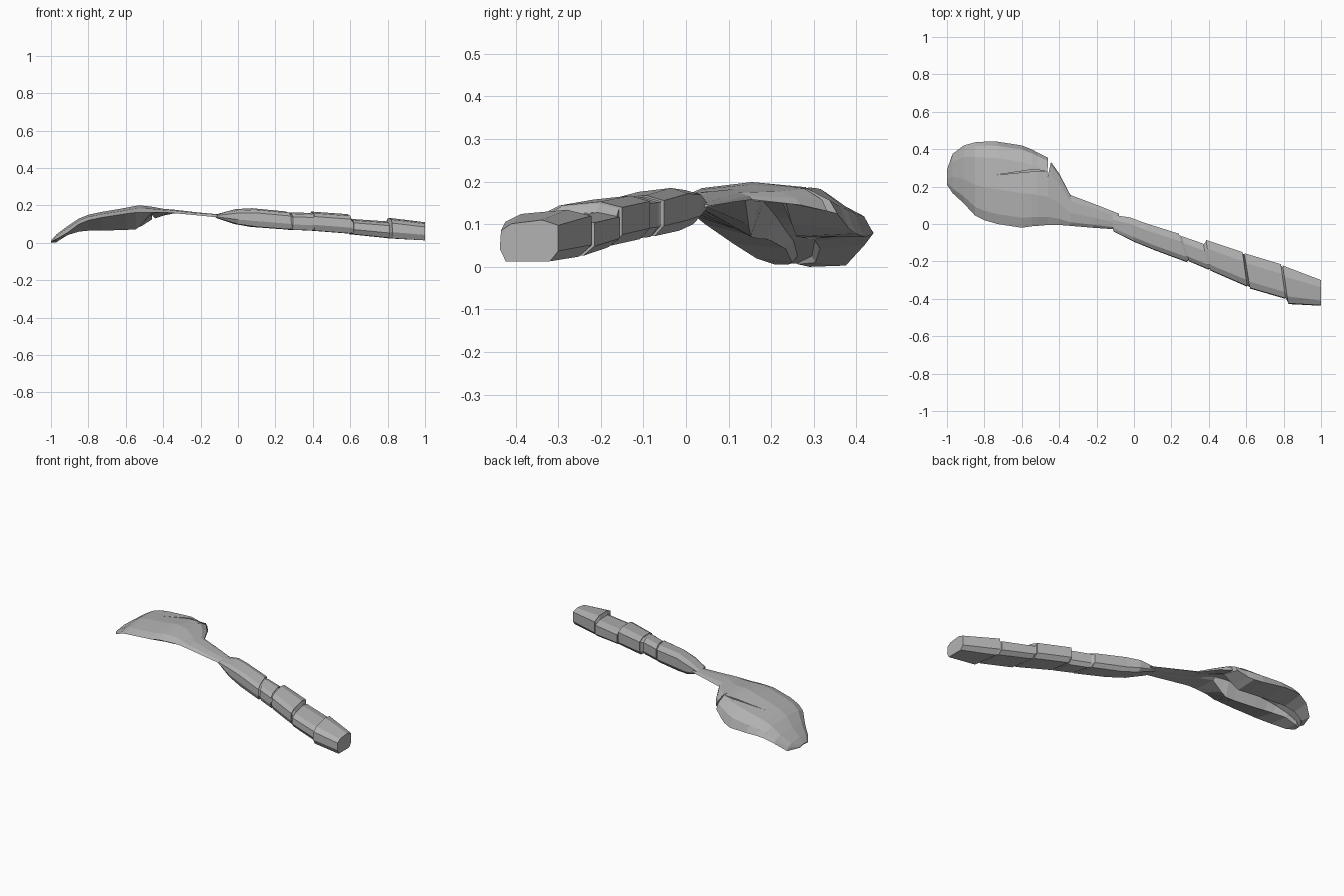
import bpy
import bmesh
from mathutils import Vector

cube = bpy.data.objects.get("Cube")
if cube:
    bpy.data.objects.remove(cube, do_unlink=True)

# One plain grey for every part
grey = bpy.data.materials.new("plain_grey")
grey.use_nodes = True
COLOUR = (0.45, 0.45, 0.45, 1)
grey.diffuse_color = COLOUR
grey.node_tree.nodes["Principled BSDF"].inputs["Base Color"].default_value = COLOUR


def loft(name, rings):
    """Skin a row of equal-sized rings and cap both ends."""
    bm = bmesh.new()
    rows = [[bm.verts.new(p) for p in ring] for ring in rings]
    count = len(rows[0])
    for a, b in zip(rows, rows[1:]):
        for i in range(count):
            j = (i + 1) % count
            bm.faces.new((a[i], a[j], b[j], b[i]))
    bm.faces.new(rows[0])
    bm.faces.new(rows[-1])
    bmesh.ops.recalc_face_normals(bm, faces=bm.faces)
    mesh = bpy.data.meshes.new(name)
    bm.to_mesh(mesh)
    bm.free()
    mesh.materials.append(grey)
    obj = bpy.data.objects.new(name, mesh)
    bpy.context.collection.objects.link(obj)
    return obj


# Head and neck: x, front rim y z, back rim y z, crown z, shell thickness, lip depth
HEAD = [
    (-1.0, .21, .005, .29, 0, .012, .004, .006),
    (-.97, .165, .02, .375, .003, .045, .02, .035),
    (-.91, .11, .055, .42, .052, .09, .03, .048),
    (-.85, .045, .1, .437, .075, .13, .032, .07),
    (-.8, .02, .12, .44, .08, .15, .034, .085),
    (-.73, 0, .135, .44, .078, .165, .035, .1),
    (-.6, -.02, .155, .42, .07, .187, .035, .118),
    (-.545, -.012, .162, .398, .078, .198, .032, .126),
    (-.515, -.01, .163, .382, .09, .199, .03, .1),
    (-.46, -.005, .163, .355, .125, .193, .025, .036),
    (-.4, -.005, .163, .27, .145, .182, .018, .02),
    (-.34, -.01, .158, .155, .158, .177, .016, .018),
    (-.22, -.02, .147, .11, .152, .163, .015, .016),
    (-.08, -.03, .133, .055, .143, .15, .015, .016),
]


def head_ring(x, yf, zf, yb, zb, crown, thick, lip):
    def across(t):
        return yf + (yb - yf) * t

    def shell(t, rise):
        rim = zf + (zb - zf) * t
        return Vector((x, across(t), rim + (crown - rim) * rise))

    top = [shell(0, 0), shell(.12, .68), shell(.42, 1), shell(.8, .85),
           shell(.95, .45), shell(1, 0)]
    # Two hanging lips with a hollow between them
    under = [Vector((x, across(t), crown - drop))
             for t, drop in ((.66, lip), (.62, thick), (.46, thick), (.4, lip))]
    return top + under


head = loft("head_and_neck", [head_ring(*row) for row in HEAD])

# Narrow tapered crease and edge notch through the back of the head
for name, low, outline in (
    ("crease_cutter", .145, [(-.74, .262), (-.53, .282), (-.46, .279), (-.53, .293)]),
    ("notch_cutter", .05, [(-.462, .25), (-.435, .37), (-.46, .37)]),
):
    cutter = loft(name, [[Vector((x, y, z)) for x, y in outline] for z in (low, .35)])
    cutter.hide_render = True
    cutter.hide_set(True)
    cut = head.modifiers.new(name, "BOOLEAN")
    cut.operation = "DIFFERENCE"
    cut.solver = "EXACT"
    cut.object = cutter

# Grip section, sloping up towards the back: fractions of the width and height
SECTION = [(.1, 0), (0, .3), (.02, .74), (.2, .91), (.72, 1), (1, .87), (1, .25), (.86, 0)]


def grip_ring(xf, yf, xb, yb, low, high, scale=1):
    ring = []
    for t, u in SECTION:
        t = .5 + (t - .5) * scale
        u = .5 + (u - .5) * scale
        ring.append(Vector((xf + (xb - xf) * t, yf + (yb - yf) * t, low + (high - low) * u)))
    return ring


# Slanted blocks of the grip: front x y, back x y, bottom and top z per end
BLOCKS = {
    "grip_front": [(-.11, -.04, -.12, .05, .133, .152),
                   (0, -.095, -.02, .035, .1, .18),
                   (.11, -.14, .06, .005, .085, .185),
                   (.285, -.205, .24, -.052, .072, .168)],
    "grip_block_second": [(.295, -.2, .255, -.065, .07, .163),
                          (.4, -.245, .37, -.105, .066, .16)],
    "grip_block_middle": [(.41, -.25, .385, -.085, .065, .167),
                          (.605, -.335, .58, -.15, .05, .153)],
    "grip_block_rear": [(.62, -.345, .59, -.156, .046, .128),
                        (.81, -.4, .785, -.215, .026, .115)],
    "grip_end": [(.825, -.428, .795, -.222, .024, .134),
                 (1, -.437, 1, -.3, .013, .11)],
}
for name, ends in BLOCKS.items():
    loft(name, [grip_ring(*end) for end in ends])

# Slightly slimmer core closing the gaps between the blocks
core = [grip_ring(*end, scale=.92) for ends in BLOCKS.values() for end in ends]
loft("grip_core", core[1:-1])
